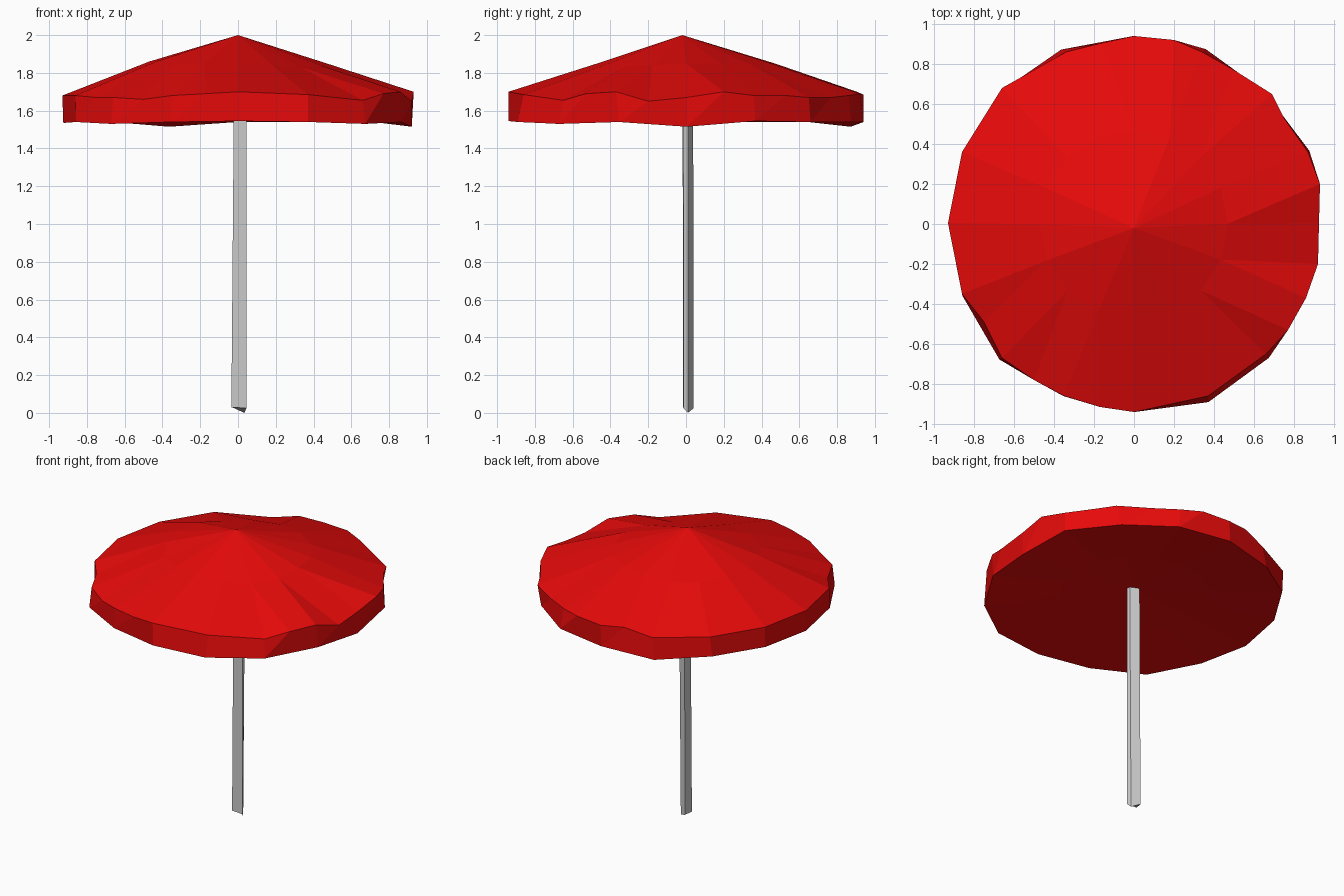
import bpy, bmesh
from math import cos, sin, atan2, radians, tau

if "Cube" in bpy.data.objects:
    bpy.data.objects.remove(bpy.data.objects["Cube"])


def finish(bm, name, color=None):
    bmesh.ops.recalc_face_normals(bm, faces=bm.faces)
    mesh = bpy.data.meshes.new(name)
    bm.to_mesh(mesh)
    bm.free()
    obj = bpy.data.objects.new(name, mesh)
    bpy.context.collection.objects.link(obj)
    if color:
        mat = bpy.data.materials.new(name + "_paint")
        mat.diffuse_color = color
        mat.use_nodes = True
        mat.node_tree.nodes["Principled BSDF"].inputs["Base Color"].default_value = mat.diffuse_color
        mesh.materials.append(mat)
    return obj


def angle(v):
    return atan2(v.co.y, v.co.x) % tau


def make_ring(bm, points):
    return sorted([bm.verts.new(p) for p in points], key=angle)


def zip_rings(bm, a, b):
    """Join two closed rings that may have different point counts."""
    def ang(r, i):
        return angle(r[i % len(r)]) + tau * (i // len(r))
    i = j = 0
    while i < len(a) or j < len(b):
        va, vb = a[i % len(a)], b[j % len(b)]
        na, nb = a[(i + 1) % len(a)], b[(j + 1) % len(b)]
        can_a, can_b = i < len(a), j < len(b)
        if can_a and can_b and abs(ang(a, i + 1) - ang(b, j + 1)) < 0.06:
            bm.faces.new((va, na, nb, vb))
            i, j = i + 1, j + 1
        elif can_a and (not can_b or ang(a, i + 1) < ang(b, j + 1)):
            bm.faces.new((va, na, vb))
            i += 1
        else:
            bm.faces.new((va, nb, vb))
            j += 1


def fan(bm, ring, tip):
    v = bm.verts.new(tip)
    for p, q in zip(ring, ring[1:] + ring[:1]):
        bm.faces.new((p, q, v))


# canopy: wavy eave, hanging valance and shallow closed underside
eave = [(.925, .005, 1.67), (.93, .2, 1.70), (.87, .36, 1.68), (.75, .53, 1.68),
        (.69, .65, 1.67), (.5, .77, 1.67), (.34, .86, 1.68), (.2, .92, 1.69),
        (0, .94, 1.685), (-.16, .905, 1.70), (-.34, .86, 1.66), (-.66, .68, 1.68),
        (-.86, .36, 1.68), (-.93, .005, 1.68), (-.86, -.35, 1.68), (-.75, -.49, 1.67),
        (-.66, -.67, 1.67), (-.5, -.78, 1.66), (-.35, -.86, 1.68),
        (-.17, -.915, 1.69), (0, -.94, 1.70), (.37, -.86, 1.685),
        (.66, -.65, 1.655), (.77, -.53, 1.69), (.86, -.37, 1.70), (.92, -.2, 1.65)]
hem_z = [1.515, 1.545, 1.54, 1.54, 1.54, 1.515, 1.54, 1.54,
         1.535, 1.54, 1.53, 1.54, 1.545, 1.54, 1.53, 1.54]
hem_r = [.92, .95, .93, .945, .94, .945, .94, .93,
         .925, .93, .955, .93, .94, .965, .95, .935]
mid_z = [1.85, 1.85, 1.85, 1.855, 1.85, 1.845, 1.84, 1.86,
         1.86, 1.86, 1.84, 1.85, 1.85, 1.84, 1.83, 1.84]

bm = bmesh.new()
turn = [radians(22.5 * k) + 0.003 for k in range(16)]
top = make_ring(bm, eave)
hem = make_ring(bm, [(r * cos(t), r * sin(t), z) for t, r, z in zip(turn, hem_r, hem_z)])
mid = make_ring(bm, [(.47 * cos(t), .47 * sin(t), z) for t, z in zip(turn, mid_z)])
under = make_ring(bm, [(.47 * cos(t), .47 * sin(t), 1.575) for t in turn])
fan(bm, mid, (0, -.02, 2))
zip_rings(bm, mid, top)
zip_rings(bm, top, hem)
zip_rings(bm, hem, under)
fan(bm, under, (0, 0, 1.6))
finish(bm, "canopy", (.8, .003, .003, 1))

# pole: slim, slightly uneven four-sided post
bm = bmesh.new()
foot = [bm.verts.new(p) for p in
        [(-.035, -.015, .03), (.045, -.013, .025), (.033, .01, 0), (-.02, .04, .025)]]
head = [bm.verts.new(p) for p in
        [(-.022, -.018, 1.62), (.046, -.015, 1.62), (.045, .012, 1.62), (-.015, .038, 1.62)]]
for k in range(4):
    n = (k + 1) % 4
    bm.faces.new((foot[k], foot[n], head[n], head[k]))
bm.faces.new(foot[::-1])
bm.faces.new(head)
finish(bm, "pole")
